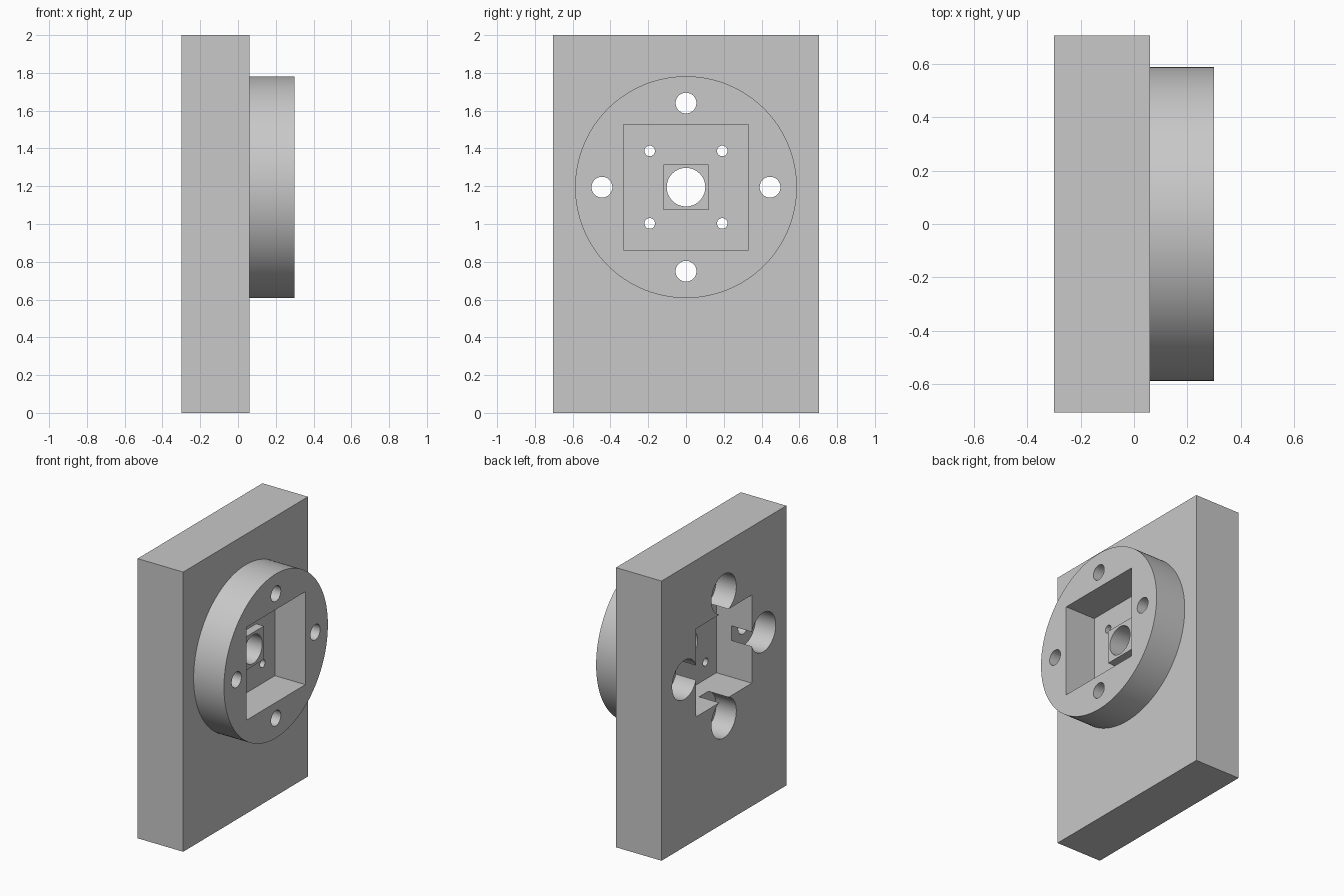
import bpy
import math

CENTRE_Z = 1.195
BACK, FRONT, RIM = -0.30, 0.06, 0.30   # plate back, plate front, flange face
BOLT_CIRCLE = 0.445
SCREW_OFFSET = 0.192

if "Cube" in bpy.data.objects:
    bpy.data.objects.remove(bpy.data.objects["Cube"], do_unlink=True)

grey = bpy.data.materials.new("plain grey")
grey.use_nodes = True
grey.diffuse_color = (0.58, 0.58, 0.58, 1)
grey.node_tree.nodes["Principled BSDF"].inputs["Base Color"].default_value = grey.diffuse_color


def block(name, x0, x1, half_y, z0, z1):
    bpy.ops.mesh.primitive_cube_add(size=1)
    ob = bpy.context.object
    ob.name = name
    ob.location = ((x0 + x1) / 2, 0, (z0 + z1) / 2)
    ob.scale = (x1 - x0, 2 * half_y, z1 - z0)
    bpy.ops.object.transform_apply(location=True, rotation=True, scale=True)
    return ob


def square(name, x0, x1, half):
    return block(name, x0, x1, half, CENTRE_Z - half, CENTRE_Z + half)


def rod(name, x0, x1, radius, y=0, dz=0, sides=48):
    bpy.ops.mesh.primitive_cylinder_add(
        vertices=sides, radius=radius, depth=x1 - x0,
        location=((x0 + x1) / 2, y, CENTRE_Z + dz), rotation=(0, math.pi / 2, 0))
    ob = bpy.context.object
    ob.name = name
    bpy.ops.object.transform_apply(location=True, rotation=True, scale=True)
    return ob


def cut(target, cutters):
    """Subtract each cutter in turn, then discard it."""
    for cutter in cutters:
        cutter.hide_render = True
        bpy.ops.object.select_all(action="DESELECT")
        target.select_set(True)
        bpy.context.view_layer.objects.active = target
        mod = target.modifiers.new("cut", "BOOLEAN")
        mod.operation = "DIFFERENCE"
        mod.solver = "EXACT"
        mod.object = cutter
        bpy.ops.object.modifier_apply(modifier=mod.name)
        bpy.data.objects.remove(cutter, do_unlink=True)


def finish(ob):
    ob.data.materials.clear()
    ob.data.materials.append(grey)
    bpy.ops.object.select_all(action="DESELECT")
    ob.select_set(True)
    bpy.context.view_layer.objects.active = ob
    bpy.ops.object.shade_smooth_by_angle(angle=math.radians(30))


bolts = [(BOLT_CIRCLE, 0), (-BOLT_CIRCLE, 0), (0, BOLT_CIRCLE), (0, -BOLT_CIRCLE)]
screws = [(a * SCREW_OFFSET, b * SCREW_OFFSET) for a in (-1, 1) for b in (-1, 1)]


def bolt_holes():
    return [rod("bolt_cutter", -1, 1, 0.055, y, dz) for y, dz in bolts]


# Mounting plate with a rear pocket, counterbores and through holes
plate = block("mounting_plate", BACK, FRONT, 0.705, 0, 2)
cut(plate, [square("pocket_cutter", -1, -0.02, 0.315)])
cut(plate, [rod("counterbore_cutter", -1, -0.14, 0.14, y, dz, 64) for y, dz in bolts])
cut(plate, bolt_holes())
cut(plate, [rod("screw_cutter", -1, 1, 0.028, y, dz, 32) for y, dz in screws])
cut(plate, [rod("bore_cutter", -1, 1, 0.102, sides=64)])
finish(plate)

# Round flange with a square opening down to the plate
flange = rod("round_flange", FRONT, RIM, 0.587, sides=128)
cut(flange, [square("opening_cutter", -1, 1, 0.332)])
cut(flange, bolt_holes())
finish(flange)

# Raised square boss around the central bore
boss = square("centre_boss", FRONT, FRONT + 0.06, 0.12)
cut(boss, [rod("bore_cutter", -1, 1, 0.102, sides=64)])
finish(boss)
